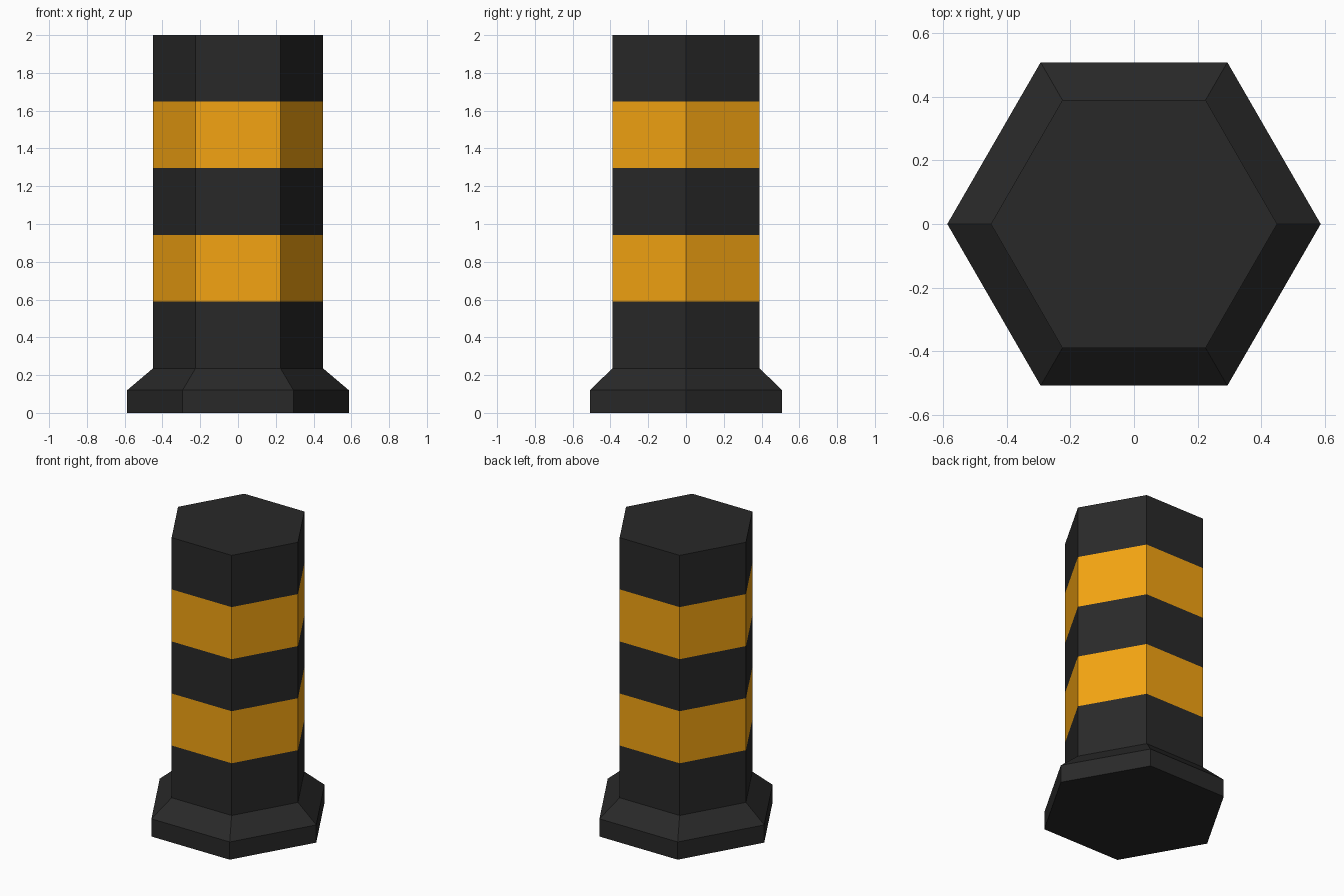
import bpy, bmesh, math

if "Cube" in bpy.data.objects:
    bpy.data.objects.remove(bpy.data.objects["Cube"])

SIDES = 6


def material(name, rgb):
    m = bpy.data.materials.new(name)
    m.diffuse_color = (*rgb, 1)
    m.use_nodes = True
    m.node_tree.nodes["Principled BSDF"].inputs["Base Color"].default_value = m.diffuse_color
    return m


black = material("black", (0.022, 0.022, 0.022))
amber = material("amber", (0.9, 0.37, 0.006))

# Hexagonal profile from the ground up: (radius, height, band above is amber)
profile = [
    (0.587, 0.0, 0),    # foot
    (0.587, 0.12, 0),   # foot chamfer
    (0.45, 0.236, 0),   # post
    (0.45, 0.59, 1),    # lower stripe
    (0.45, 0.943, 0),
    (0.45, 1.296, 1),   # upper stripe
    (0.45, 1.649, 0),
    (0.45, 2.0, 0),     # top
]

bm = bmesh.new()
rings = []
for r, z, _ in profile:
    angles = [math.tau * i / SIDES for i in range(SIDES)]
    rings.append([bm.verts.new((r * math.cos(a), r * math.sin(a), z)) for a in angles])

# Walls between neighbouring rings
for k in range(len(rings) - 1):
    lo, hi = rings[k], rings[k + 1]
    for i in range(SIDES):
        j = (i + 1) % SIDES
        bm.faces.new((lo[i], lo[j], hi[j], hi[i])).material_index = profile[k][2]

# Bottom and top caps
bm.faces.new(rings[0][::-1])
bm.faces.new(rings[-1])

mesh = bpy.data.meshes.new("striped_bollard")
bm.to_mesh(mesh)
bm.free()
mesh.materials.append(black)
mesh.materials.append(amber)
bpy.context.collection.objects.link(bpy.data.objects.new("striped_bollard", mesh))
